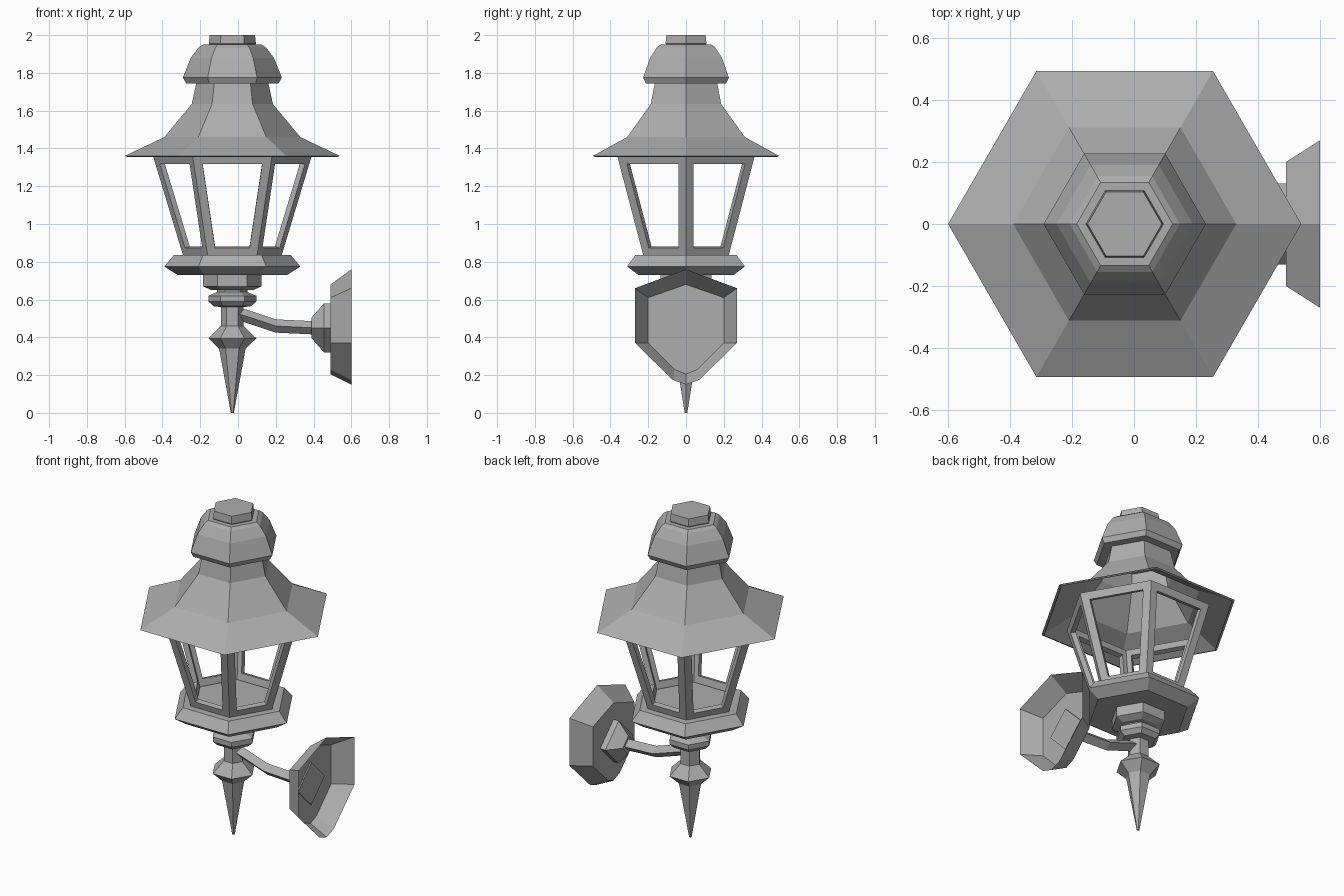
import bpy, bmesh
from math import cos, sin, pi
from mathutils import Vector

cube = bpy.data.objects.get("Cube")
if cube:
    bpy.data.objects.remove(cube, do_unlink=True)

AXIS_X = -0.03  # the lantern's vertical axis
metal = bpy.data.materials.new("grey metal")
metal.use_nodes = True
grey = (0.42, 0.42, 0.42, 1)
metal.diffuse_color = grey
metal.node_tree.nodes["Principled BSDF"].inputs["Base Color"].default_value = grey


def finish(name, bm):
    bmesh.ops.recalc_face_normals(bm, faces=bm.faces)
    mesh = bpy.data.meshes.new(name)
    bm.to_mesh(mesh)
    bm.free()
    mesh.materials.append(metal)
    obj = bpy.data.objects.new(name, mesh)
    bpy.context.collection.objects.link(obj)
    return obj


def loft(bm, rings, start=True, end=True):
    """Skin equal-length point rings; optionally close both ends."""
    loops = [[bm.verts.new(p) for p in ring] for ring in rings]
    n = len(loops[0])
    sides = [bm.faces.new((a[i], a[(i + 1) % n], b[(i + 1) % n], b[i]))
             for a, b in zip(loops, loops[1:]) for i in range(n)]
    if start:
        bm.faces.new(loops[0][::-1])
    if end:
        bm.faces.new(loops[-1])
    return sides


def hexagon(r, z):
    return [(AXIS_X + r * cos(i * pi / 3), r * sin(i * pi / 3), z) for i in range(6)]


def turned(name, profile, start=True, end=True):
    bm = bmesh.new()
    loft(bm, [hexagon(r, z) for r, z in profile], start, end)
    return finish(name, bm)


# Hanging spike, collar and stem
turned("finial", [(0.008, 0), (0.07, 0.34), (0.127, 0.395), (0.07, 0.45),
                  (0.06, 0.46), (0.06, 0.56), (0.1, 0.565), (0.127, 0.59),
                  (0.127, 0.62), (0.08, 0.64), (0.08, 0.67)])
turned("neck_block", [(0.11, 0.65), (0.155, 0.67), (0.155, 0.74)])

# Tray under the lantern
turned("base_tray", [(0.29, 0.73), (0.36, 0.775), (0.31, 0.835)])

# Six window frames: inset each side, remove the pane, thicken
bm = bmesh.new()
panes = loft(bm, [hexagon(0.26, 0.83), hexagon(0.42, 1.36)], False, False)
bmesh.ops.recalc_face_normals(bm, faces=bm.faces)
bmesh.ops.inset_individual(bm, faces=panes, thickness=0.045, use_even_offset=True)
bmesh.ops.delete(bm, geom=panes, context='FACES')
frame = finish("window_frame", bm)
solid = frame.modifiers.new("thickness", 'SOLIDIFY')
solid.thickness = 0.03
solid.offset = -1
solid.use_even_offset = True

# Flared roof, open underneath
turned("roof", [(0.555, 1.355), (0.57, 1.36), (0.36, 1.46), (0.215, 1.635), (0.19, 1.75)], False, True)

# Vent cap and top knob
turned("vent_cap", [(0.245, 1.745), (0.262, 1.775), (0.22, 1.88), (0.178, 1.935), (0.155, 1.95)])
turned("top_knob", [(0.115, 1.94), (0.125, 1.955), (0.12, 2.0)])

# Bent arm with a diamond section
path = [Vector(p) for p in ((0.0, 0, 0.525), (0.05, 0, 0.51), (0.2, 0, 0.46), (0.41, 0, 0.45))]
bm = bmesh.new()
loft(bm, [[p + Vector((0, 0.035 * cos(i * pi / 2), 0.035 * sin(i * pi / 2)))
           for i in range(4)] for p in path])
finish("arm", bm)


def diamond(x, r):
    return [(x, r * cos(i * pi / 2), 0.45 + r * sin(i * pi / 2)) for i in range(4)]


# Diamond boss joining the arm to the wall plate
bm = bmesh.new()
loft(bm, [diamond(0.39, 0.055), diamond(0.455, 0.13), diamond(0.497, 0.13)])
finish("arm_boss", bm)


def shield(x, half):
    right = half[1:-1]
    pts = half + [(-y, z) for y, z in reversed(right)]
    return [(x, y, z) for y, z in pts]


# Shield-shaped wall plate, hollow at the back
wall_edge = [(0, 0.76), (0.27, 0.66), (0.27, 0.37), (0.07, 0.175), (0, 0.15)]
front_edge = [(0, 0.68), (0.2, 0.61), (0.2, 0.37), (0.06, 0.23), (0, 0.205)]
bm = bmesh.new()
loft(bm, [shield(0.6, wall_edge), shield(0.49, front_edge)], False, True)
finish("wall_plate", bm)
